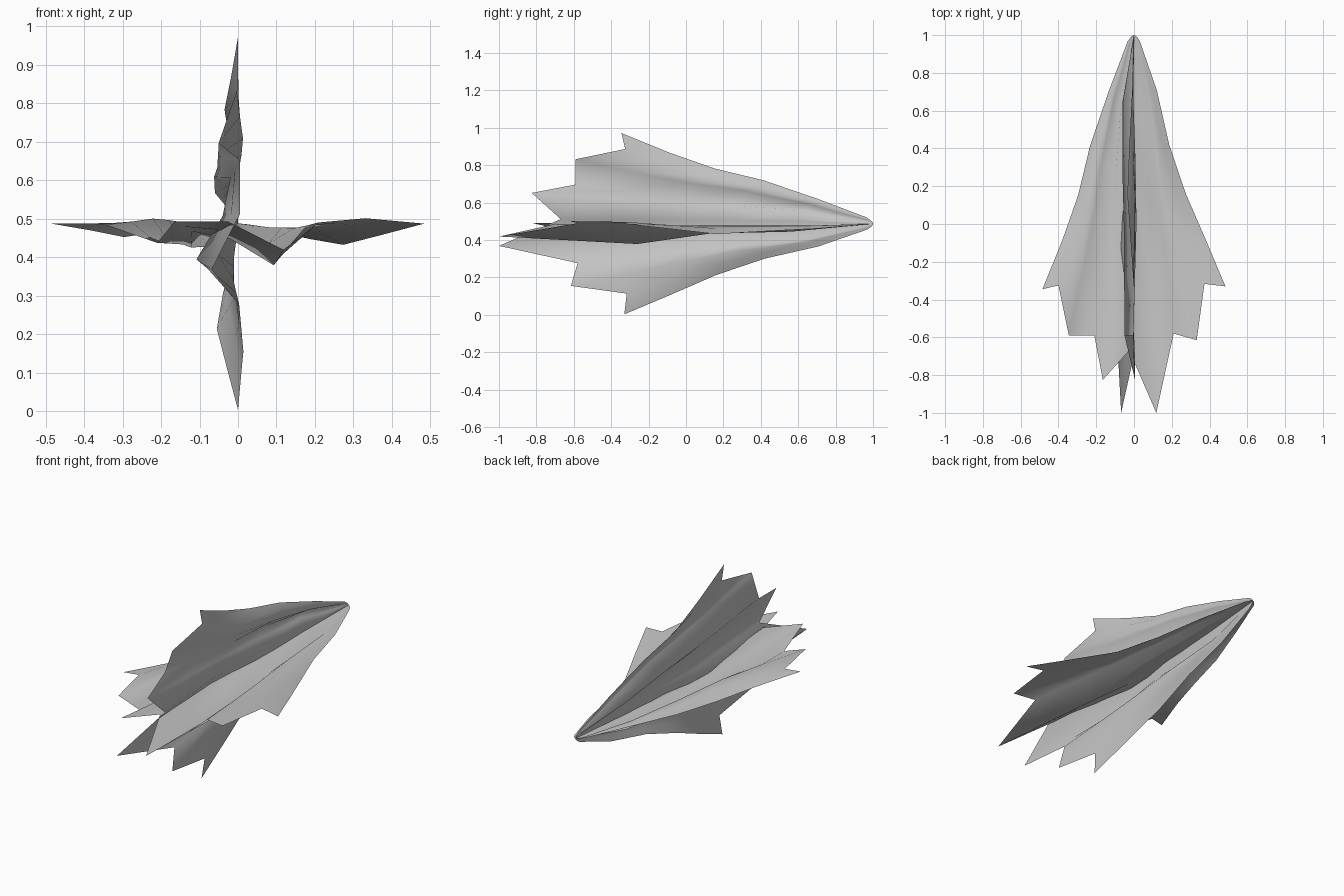
import bpy, math
from mathutils import Matrix

CENTRE_Z = 0.487

# Pleat lines fanning from the nose: end across, end y, spread power,
# fold heights at the nose third, before the middle, at the middle, at the end
PLEATS = [
    (-0.485, -0.345, 1.00, -0.010, -0.025, -0.035, 0.000),
    (-0.400, -0.325, 0.95, -0.005, -0.005, 0.004, 0.000),
    (-0.345, -0.590, 0.90, -0.003, 0.009, 0.013, -0.003),
    (-0.210, -0.590, 0.75, -0.060, -0.062, -0.054, -0.050),
    (-0.165, -0.825, 0.65, -0.020, -0.020, -0.020, 0.005),
    (-0.025, -0.670, 0.50, -0.012, -0.025, -0.040, 0.005),
    (0.118, -1.000, 0.42, -0.042, -0.052, -0.108, -0.068),
    (0.210, -0.580, 0.65, -0.010, -0.010, -0.012, 0.003),
    (0.332, -0.615, 0.90, -0.012, -0.012, -0.010, 0.014),
    (0.373, -0.317, 0.95, -0.020, -0.025, -0.025, 0.010),
    (0.484, -0.330, 1.00, -0.025, -0.040, -0.055, 0.000),
]
FOLD_ROWS = [0.22, 0.436, 0.63, 1.0]

# Rows from nose to tail: distance, width on left, width on right
ROWS = [
    (0.000, 0.010, 0.010), (0.008, 0.035, 0.035), (0.025, 0.070, 0.065),
    (0.220, 0.275, 0.250), (0.436, 0.480, 0.385), (0.630, 0.610, 0.565),
    (0.810, 0.785, 0.780), (1.000, 1.000, 1.000),
]


def fold_height(s, heights):
    """Fold height along a pleat, straight between its given rows."""
    s0, h0 = 0.0, 0.0
    for s1, h1 in zip(FOLD_ROWS, heights):
        if s <= s1:
            return h0 + (h1 - h0) * (s - s0) / (s1 - s0)
        s0, h0 = s1, h1
    return h0


def pleated_sheet(name, material, turn):
    """One wrinkled sheet with a toothed tail, turned about the long axis."""
    verts, faces = [], []
    for s, left, right in ROWS:
        for u, end_y, power, *heights in PLEATS:
            width = left if u < 0 else right
            # Inner pleats spread earlier than the rim, except right at the nose
            p = power if s > 0.1 else 1
            verts.append((u * width ** p, 1 - s * (1 - end_y), fold_height(s, heights)))
    n = len(PLEATS)
    for r in range(len(ROWS) - 1):
        for c in range(n - 1):
            a = r * n + c
            faces.append((a, a + n, a + n + 1, a + 1))
    mesh = bpy.data.meshes.new(name)
    mesh.from_pydata(verts, [], faces)
    mesh.transform(Matrix.Translation((0, 0, CENTRE_Z)) @ Matrix.Rotation(turn, 4, 'Y'))
    mesh.materials.append(material)
    for p in mesh.polygons:
        p.use_smooth = True
    mesh.update()
    obj = bpy.data.objects.new(name, mesh)
    bpy.context.collection.objects.link(obj)
    return obj


grey = bpy.data.materials.new("mid grey")
grey.diffuse_color = (0.56, 0.56, 0.56, 1)

# The same sheet twice, crossed at right angles
pleated_sheet("horizontal_sheet", grey, 0)
pleated_sheet("vertical_sheet", grey, math.pi / 2)
